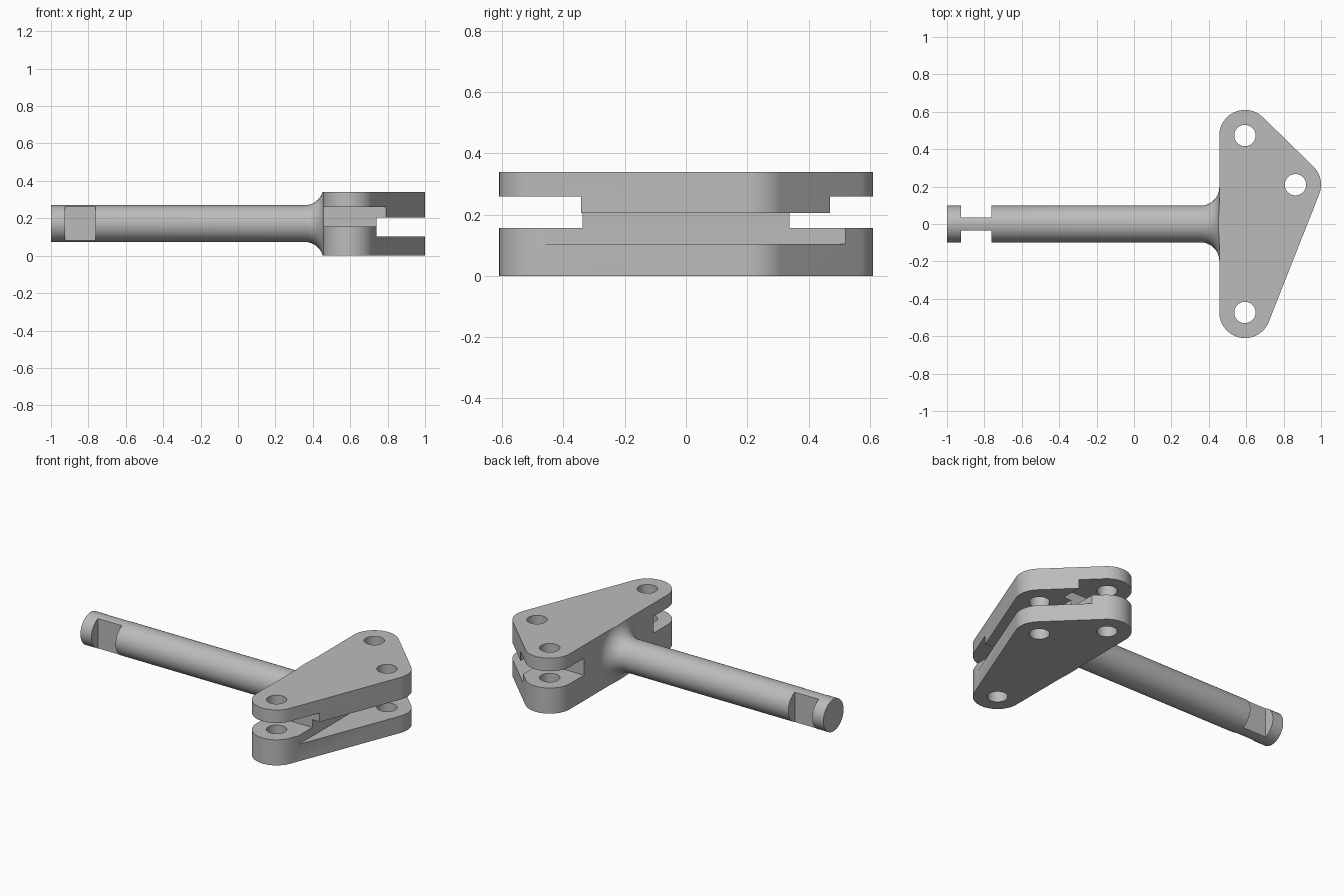
import bpy
import bmesh
import math
from mathutils import Matrix, Vector

if "Cube" in bpy.data.objects:
    bpy.data.objects.remove(bpy.data.objects["Cube"], do_unlink=True)

steel = bpy.data.materials.new("grey steel")
steel.use_nodes = True
steel.diffuse_color = (0.5, 0.5, 0.5, 1)
steel.node_tree.nodes["Principled BSDF"].inputs["Base Color"].default_value = steel.diffuse_color

THICK = 0.34
LUG_R = 0.137
HOLE_R = 0.057
LUGS = [Vector((0.593, -0.473)), Vector((0.863, 0.21)), Vector((0.593, 0.473))]
ROD_Z, ROD_R = 0.172, 0.098
FACE_X = 0.456
FILLET = 0.1


def make_object(name, bm):
    bmesh.ops.recalc_face_normals(bm, faces=bm.faces[:])
    mesh = bpy.data.meshes.new(name)
    bm.to_mesh(mesh)
    bm.free()
    mesh.materials.append(steel)
    obj = bpy.data.objects.new(name, mesh)
    bpy.context.collection.objects.link(obj)
    return obj


def box(name, low, high):
    low, high = Vector(low), Vector(high)
    bm = bmesh.new()
    bmesh.ops.create_cube(bm, size=1, matrix=Matrix.Translation((low + high) / 2)
                          @ Matrix.Diagonal((*(high - low), 1)))
    return make_object(name, bm)


def boolean(target, cutter, operation="DIFFERENCE"):
    bpy.context.view_layer.objects.active = target
    mod = target.modifiers.new("cut", "BOOLEAN")
    mod.object, mod.operation, mod.solver = cutter, operation, "EXACT"
    bpy.ops.object.modifier_apply(modifier=mod.name)
    bpy.data.objects.remove(cutter, do_unlink=True)


def smooth(obj):
    bpy.ops.object.select_all(action="DESELECT")
    obj.select_set(True)
    bpy.context.view_layer.objects.active = obj
    bpy.ops.object.shade_smooth_by_angle(angle=math.radians(25))


# Three-lobed head: rounded corners joined by tangent edges
bm = bmesh.new()
verts = []
for i, centre in enumerate(LUGS):
    before = centre - LUGS[i - 1]
    after = LUGS[(i + 1) % 3] - centre
    start = math.atan2(-before.x, before.y)
    sweep = (math.atan2(-after.x, after.y) - start) % math.tau
    # edge directions turned a quarter right give the outward normals
    start = math.atan2(-before.x, before.y)
    for k in range(25):
        a = start + sweep * k / 24
        verts.append(bm.verts.new((centre.x + LUG_R * math.cos(a),
                                   centre.y + LUG_R * math.sin(a), 0)))
face = bm.faces.new(verts)
top = bmesh.ops.extrude_face_region(bm, geom=[face])["geom"]
bmesh.ops.translate(bm, vec=(0, 0, THICK),
                    verts=[v for v in top if isinstance(v, bmesh.types.BMVert)])
head = make_object("clevis_head", bm)

# End slots, and the lower slot of the side lug
for side in (-1, 1):
    y = sorted((side * 0.338, side * 0.8))
    boolean(head, box("end_slot", (0.3, y[0], 0.157), (0.792, y[1], 0.26)))
boolean(head, box("side_slot", (0.741, -0.8, 0.104), (1.2, 0.8, 0.205)))

# Pin holes
for centre in LUGS:
    bm = bmesh.new()
    bmesh.ops.create_cone(bm, cap_ends=True, segments=48, radius1=HOLE_R, radius2=HOLE_R,
                          depth=1, matrix=Matrix.Translation((*centre, THICK / 2)))
    boolean(head, make_object("pin_hole", bm))
smooth(head)

# Rod turned around its axis, with a fillet flaring into the head
profile = [(-1, 0), (-1, ROD_R)]
for k in range(13):
    a = math.pi / 2 * k / 12
    profile.append((FACE_X - FILLET + FILLET * math.sin(a),
                    ROD_R + FILLET * (1 - math.cos(a))))
profile.append((FACE_X, 0))
bm = bmesh.new()
points = [bm.verts.new((x, 0, ROD_Z + r)) for x, r in profile]
edges = [bm.edges.new(pair) for pair in zip(points, points[1:])]
bmesh.ops.spin(bm, geom=points + edges, cent=(0, 0, ROD_Z), axis=(1, 0, 0),
               angle=math.tau, steps=64, use_duplicate=False)
bmesh.ops.remove_doubles(bm, verts=bm.verts[:], dist=0.0001)
rod = make_object("rod", bm)
boolean(rod, box("flare_limit", (-2, -1, 0), (1, 1, THICK)), "INTERSECT")

# Wrench flats near the free end
for side in (-1, 1):
    y = sorted((side * 0.035, side * 0.3))
    boolean(rod, box("wrench_flat", (-0.925, y[0], -0.2), (-0.762, y[1], 0.6)))
smooth(rod)
